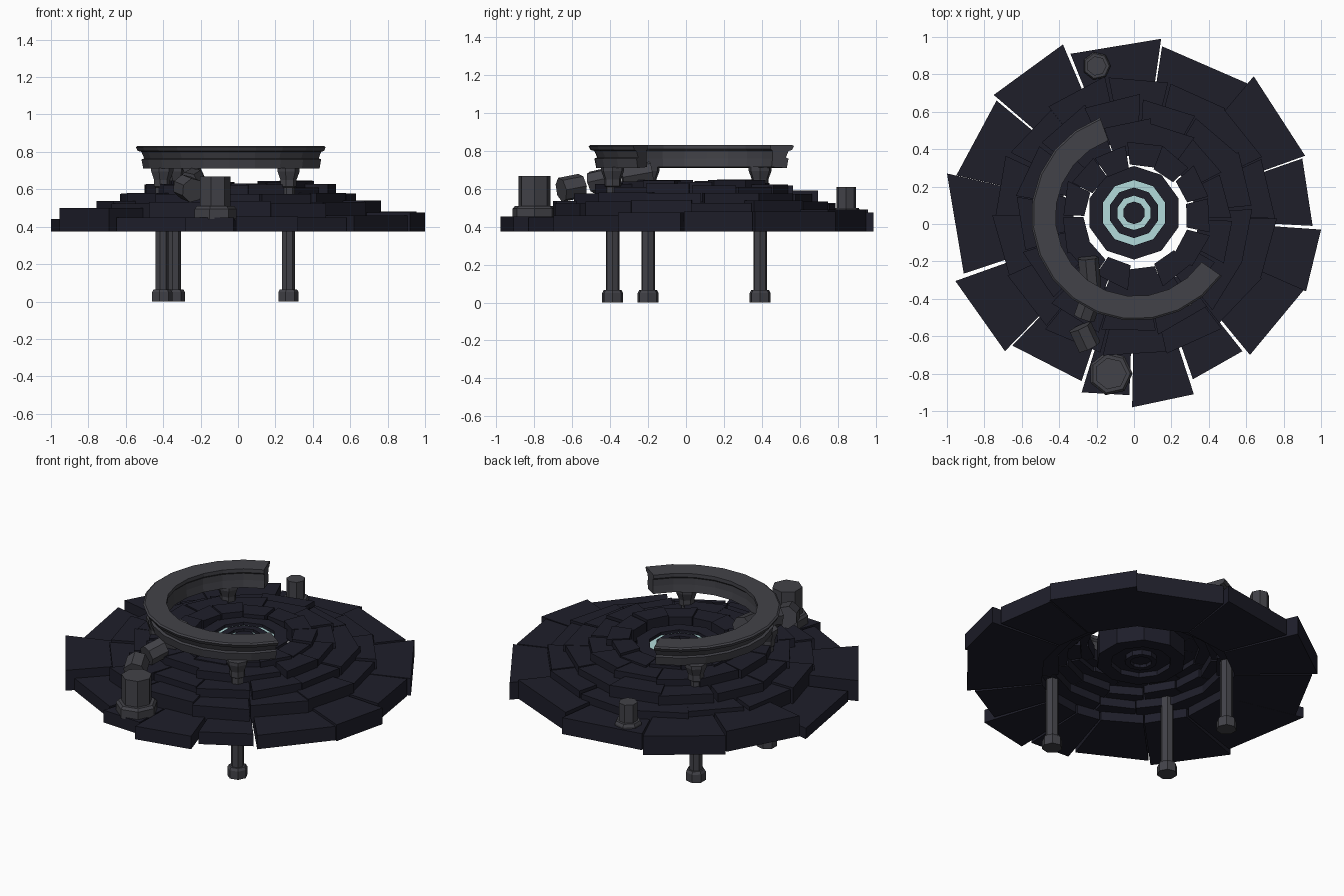
import bpy, bmesh, math, random
from mathutils import Matrix, Vector

if "Cube" in bpy.data.objects:
    bpy.data.objects.remove(bpy.data.objects["Cube"])

random.seed(4)


def material(name, col):
    m = bpy.data.materials.new(name)
    m.diffuse_color = (*col, 1)
    m.use_nodes = True
    m.node_tree.nodes["Principled BSDF"].inputs["Base Color"].default_value = m.diffuse_color
    return m


SLAB = material("dark slate", (0.013, 0.013, 0.023))
STONE = material("grey stone", (0.055, 0.055, 0.065))
GLOW = material("pale teal", (0.45, 0.71, 0.71))


def finish(bm, name, mat, matrix=None):
    bmesh.ops.remove_doubles(bm, verts=bm.verts, dist=1e-5)
    bmesh.ops.recalc_face_normals(bm, faces=bm.faces)
    if matrix is not None:
        bm.transform(matrix)
    me = bpy.data.meshes.new(name)
    bm.to_mesh(me)
    bm.free()
    me.materials.append(mat)
    ob = bpy.data.objects.new(name, me)
    bpy.context.collection.objects.link(ob)
    return ob


def lathe(name, profile, n, mat, matrix=None, start=0, end=360):
    """Sweep a closed (radius, z) outline round the z axis; caps partial sweeps."""
    bm = bmesh.new()
    full = end - start >= 360
    rows = []
    for i in range(n + (0 if full else 1)):
        a = math.radians(start + (end - start) * i / n)
        rows.append([bm.verts.new((r * math.cos(a), r * math.sin(a), z)) for r, z in profile])
    k = len(profile)
    for i in range(n):
        A, B = rows[i], rows[(i + 1) % len(rows)]
        for j in range(k):
            q = (j + 1) % k
            on_axis = [profile[j][0] == 0, profile[q][0] == 0]
            if all(on_axis):
                continue
            if on_axis[0]:
                bm.faces.new((A[j], A[q], B[q]))
            elif on_axis[1]:
                bm.faces.new((A[j], A[q], B[j]))
            else:
                bm.faces.new((A[j], A[q], B[q], B[j]))
    if not full:
        bm.faces.new(rows[0])
        bm.faces.new(rows[-1])
    bmesh.ops.delete(bm, geom=[v for v in bm.verts if not v.link_faces], context='VERTS')
    return finish(bm, name, mat, matrix)


def slab(bm, pts, z0, z1):
    lo = [bm.verts.new((x, y, z0)) for x, y in pts]
    hi = [bm.verts.new((x, y, z1)) for x, y in pts]
    bm.faces.new(lo[::-1])
    bm.faces.new(hi)
    for i in range(4):
        j = (i + 1) % 4
        bm.faces.new((lo[i], lo[j], hi[j], hi[i]))


def at(x, y, z=0):
    return Matrix.Translation((x, y, z))


# outer ring of uneven slabs: outer edge corners and top height
outer = [(-.34, .91, .145, .99, .475), (.15, .95, .61, .75, .49), (.64, .79, .915, .365, .48),
         (.90, .35, .955, -.01, .48), (1.0, -.03, .92, -.36, .475), (.91, -.35, .62, -.70, .46),
         (.58, -.68, .315, -.83, .45), (.32, -.91, -.01, -.98, .455), (-.025, -.915, -.28, -.90, .45),
         (-.28, -.84, -.65, -.65, .45), (-.69, -.68, -.955, -.305, .50), (-.91, -.265, -1.0, .27, .44),
         (-.95, .26, -.735, .66, .50), (-.75, .69, -.38, .96, .49)]
bm = bmesh.new()
C = Vector((.01, .04))
for x0, y0, x1, y1, top in outer:
    p, q = Vector((x0, y0)), Vector((x1, y1))
    pi = C + (p - C).normalized() * .54
    qi = C + (q - C).normalized() * .54
    slab(bm, [p, q, qi, pi], .375, top)
finish(bm, "outer_slab_ring", SLAB)

# stepped inner rings: inner radius, outer radius, bottom, top, count, start angle
for k, (ri, ro, z0, z1, n, a0) in enumerate([(.46, .75, .43, .53, 14, 77), (.40, .635, .48, .582, 13, 60),
                                             (.335, .515, .53, .62, 13, 82), (.272, .395, .56, .64, 13, 70)]):
    bm = bmesh.new()
    for i in range(n):
        w = 360 / n
        a = math.radians(a0 + i * w + random.uniform(-1, 1))
        b = math.radians(a0 + (i + 1) * w - .8 + random.uniform(-1, 1))
        dr = random.uniform(-.015, .015)
        twist = random.uniform(-.015, .015)
        pts = [C + Vector((math.cos(t), math.sin(t))) * r for t, r in
               ((a, ri + dr), (a, ro + dr + twist), (b, ro + dr - twist), (b, ri + dr))]
        slab(bm, pts, z0, z1 + random.uniform(-.01, .01))
    finish(bm, "step_ring_%d" % (k + 1), SLAB)

# central drum with grooves on both sides and glowing inlays sunk in the top grooves
mid = at(0, .06)
lathe("centre_drum", [(0, .47), (.06, .47), (.06, .45), (.09, .45), (.09, .48), (.17, .48),
                      (.17, .45), (.25, .45), (.25, .615), (.175, .615), (.175, .59), (.135, .59),
                      (.135, .615), (.092, .615), (.092, .59), (.06, .59), (.06, .615), (0, .615)],
      10, SLAB, mid, 18, 378)
for name, r0, r1 in (("outer_glow", .135, .175), ("inner_glow", .06, .092)):
    lathe(name, [(r0, .589), (r1, .589), (r1, .597), (r0, .597)], 10, GLOW, mid, 18, 378)

# broken arc of entablature
arc = [(.435, .715), (.52, .71), (.53, .76), (.515, .765), (.53, .80), (.55, .805),
       (.56, .825), (.55, .832), (.43, .832), (.43, .81), (.44, .80), (.44, .76)]
lathe("broken_arch_ring", arc, 14, STONE, at(.01, .043), 110, 325)

# columns with foot and capital
for i, ang in enumerate((-61, -150, 137)):
    x = .025 + .5 * math.cos(math.radians(ang))
    y = .05 + .5 * math.sin(math.radians(ang))
    lathe("column_%d" % (i + 1),
          [(0, 0), (.057, 0), (.057, .05), (.048, .065), (.037, .065), (.037, .61),
           (.045, .615), (.045, .65), (.062, .695), (.062, .715), (0, .715)], 7, STONE, at(x, y))

# broken stumps
lathe("large_stump", [(0, .44), (.118, .44), (.118, .495), (.105, .51), (.086, .51), (.086, .668), (0, .668)],
      7, STONE, at(-.125, -.8))
lathe("small_stump", [(0, .45), (.076, .45), (.076, .485), (.068, .50), (.053, .50), (.053, .61), (0, .61)],
      7, STONE, at(-.2, .845))

# fallen column drums: position, heading, tilt, radius, length
for i, (x, y, z, head, tilt, r, l) in enumerate([(-.265, -.605, .605, 25, 80, .066, .12),
                                                 (-.25, -.45, .645, -20, 78, .06, .11),
                                                 (-.24, -.26, .675, 5, 80, .058, .16)]):
    m = at(x, y, z) @ Matrix.Rotation(math.radians(head), 4, 'Z') @ Matrix.Rotation(math.radians(-tilt), 4, 'X')
    lathe("fallen_drum_%d" % (i + 1), [(0, -l / 2), (r, -l / 2), (r, l / 2), (0, l / 2)], 7, STONE, m)
